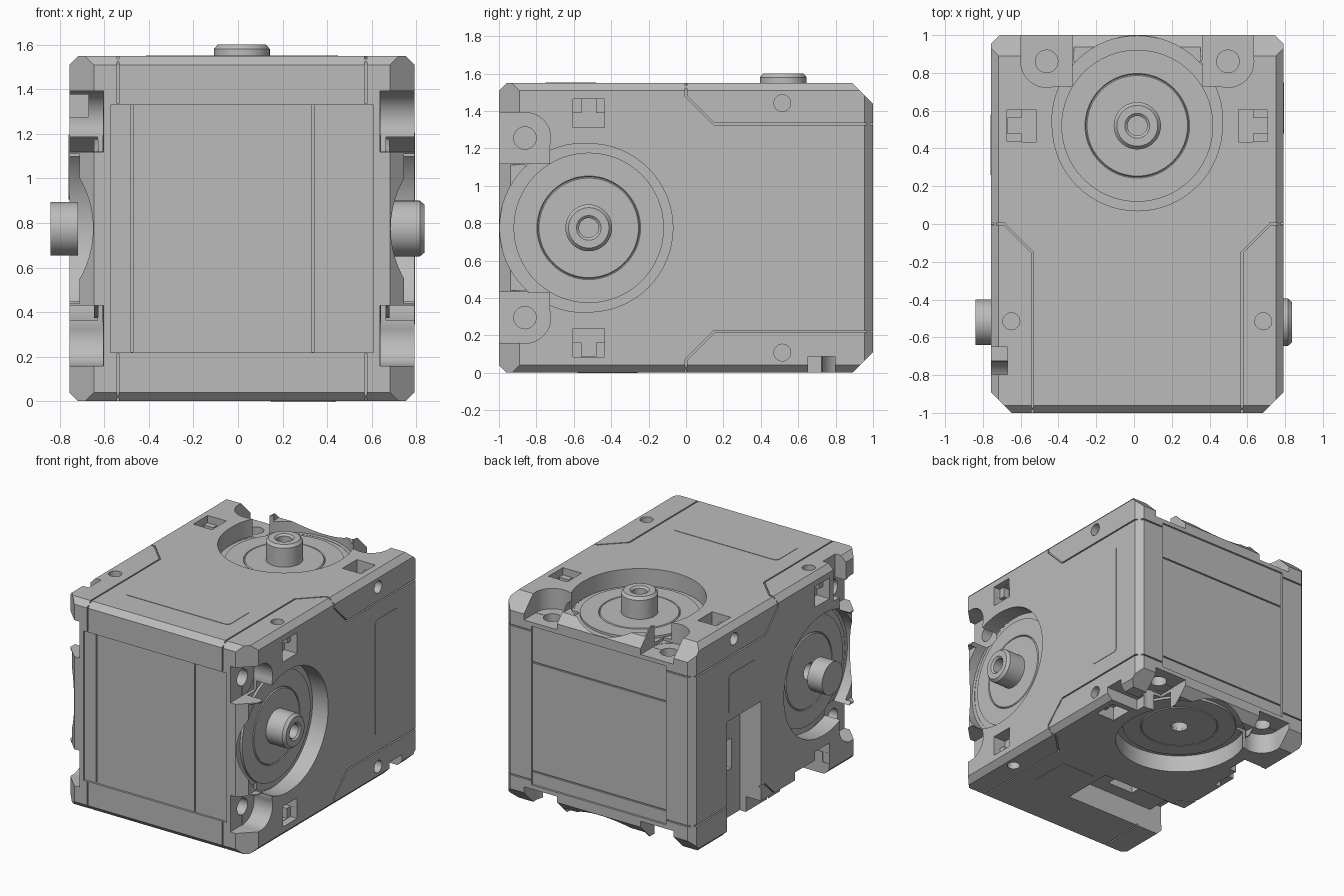
import bpy, bmesh, math
from mathutils import Matrix, Vector

cube = bpy.data.objects.get("Cube")
if cube:
    bpy.data.objects.remove(cube, do_unlink=True)

H = 0.774                           # half width of the square casing
MID = Vector((0.0175, 0, 0.775))    # centre of the casing

grey = bpy.data.materials.new("casing_grey")
grey.use_nodes = True
grey.diffuse_color = (0.5, 0.5, 0.5, 1)
grey.node_tree.nodes["Principled BSDF"].inputs["Base Color"].default_value = (0.5, 0.5, 0.5, 1)


def frame(side, sign):
    """Maps (across, towards the output end, outward) to the world for one long face."""
    if side:
        cols = Vector((0, 0, 1)), Vector((0, -1, 0)), Vector((sign, 0, 0))
    else:
        cols = Vector((1, 0, 0)), Vector((0, 1, 0)), Vector((0, 0, sign))
    return Matrix.Translation(MID) @ Matrix(cols).transposed().to_4x4()


FACES = [(side, sign, frame(side, sign)) for side in (True, False) for sign in (1, -1)]


def make(name, bm, smooth=True):
    bmesh.ops.recalc_face_normals(bm, faces=bm.faces[:])
    mesh = bpy.data.meshes.new(name)
    bm.to_mesh(mesh)
    bm.free()
    ob = bpy.data.objects.new(name, mesh)
    bpy.context.collection.objects.link(ob)
    mesh.materials.append(grey)
    if smooth:
        shade(ob)
    return ob


def shade(ob):
    bpy.ops.object.select_all(action='DESELECT')
    ob.select_set(True)
    bpy.context.view_layer.objects.active = ob
    bpy.ops.object.shade_smooth_by_angle(angle=math.radians(25))


def box(bm, F, c0, c1, a0, a1, w0, w1, turn=None):
    mid = Vector((c0 + c1, a0 + a1, w0 + w1)) / 2
    M = F @ Matrix.Translation(mid)
    if turn:
        M = M @ Matrix.Rotation(turn, 4, 'Z')
    M = M @ Matrix.Diagonal((abs(c1 - c0), abs(a1 - a0), abs(w1 - w0), 1))
    return bmesh.ops.create_cube(bm, size=1, matrix=M)


def cyl(bm, F, c, a, r, w0, w1, seg=32):
    M = F @ Matrix.Translation((c, a, (w0 + w1) / 2))
    bmesh.ops.create_cone(bm, cap_ends=True, segments=seg, radius1=r, radius2=r,
                          depth=w1 - w0, matrix=M)


def seam(bm, F, p, q):
    p, q = Vector(p), Vector(q)
    m, d = (p + q) / 2, q - p
    half = d.length / 2 + 0.004
    box(bm, F, m.x - half, m.x + half, m.y - 0.005, m.y + 0.005, H - 0.014, H + 0.03,
        math.atan2(d.y, d.x))


def lathe(name, F, profile, seg=48):
    """Closed (radius, outward) profile turned about the output axis."""
    bm = bmesh.new()
    rings = []
    for i in range(seg):
        t = 2 * math.pi * i / seg
        rings.append([bm.verts.new(F @ Vector((r * math.cos(t), 0.52 + r * math.sin(t), w)))
                      for r, w in profile])
    n = len(profile)
    for i in range(seg):
        A, B = rings[i], rings[(i + 1) % seg]
        for j in range(n):
            k = (j + 1) % n
            bm.faces.new((A[j], A[k], B[k], B[j]))
    return make(name, bm)


def plate(name, F, c0, c1, a0, a1):
    bm = bmesh.new()
    box(bm, F, c0, c1, a0, a1, H - 0.002, H + 0.003)
    axis = (F.to_3x3() @ Vector((0, 0, 1)))
    edges = [e for e in bm.edges
             if abs((e.verts[0].co - e.verts[1].co).normalized().dot(axis)) > 0.9]
    bmesh.ops.bevel(bm, geom=edges, offset=0.03, segments=4, affect='EDGES', profile=0.5)
    return make(name, bm)


def cut(ob, bm, name):
    tool = make(name, bm, smooth=False)
    tool.hide_render = True
    mod = ob.modifiers.new(name, 'BOOLEAN')
    mod.operation, mod.solver, mod.use_self = 'DIFFERENCE', 'EXACT', True
    mod.object = tool
    bpy.ops.object.select_all(action='DESELECT')
    ob.select_set(True)
    bpy.context.view_layer.objects.active = ob
    bpy.ops.object.modifier_apply(modifier=mod.name)
    bpy.data.objects.remove(tool, do_unlink=True)


# Casing block with chamfered edges
bm = bmesh.new()
bmesh.ops.create_cube(bm, size=1, matrix=Matrix.Diagonal((2 * H, 2, 2 * H, 1)))
chamfers = []
for s in (1, -1):
    chamfers += [((s, -1, 0), 0.11), ((s, 1, 0), 0.045), ((0, -1, s), 0.04), ((0, 1, s), 0.11),
                 ((s, 0, 1), 0.04), ((s, 0, -1), 0.04)]
for n, size in chamfers:
    n = Vector(n)
    corner = Vector((n.x * H, n.y, n.z * H))
    bmesh.ops.bisect_plane(bm, geom=bm.verts[:] + bm.edges[:] + bm.faces[:], dist=1e-6,
                           plane_co=corner - n * size / 2, plane_no=n.normalized(),
                           clear_outer=True)
    bmesh.ops.holes_fill(bm, edges=[e for e in bm.edges if e.is_boundary])
bmesh.ops.translate(bm, verts=bm.verts[:], vec=MID)
casing = make("casing", bm, smooth=False)

# Recessed end panels and the lowered rims beside the output pockets
bm = bmesh.new()
for side, sign, F in FACES:
    if sign > 0:
        box(bm, F, -0.555, 0.555, 0.985, 1.1, -0.59, 0.59)
    box(bm, F, -0.335, 0.335, 0.86, 1.1, 0.727, 0.9)
cut(casing, bm, "panel_cutter")

# Round output pockets, screw lugs, nut pockets and cable channels
for side, sign, F in FACES:
    bm = bmesh.new()
    cyl(bm, F, 0, 0.52, 0.45, 0.645, 0.95, 64)
    cyl(bm, F, 0, 0.545, 0.452, 0.647, 0.94, 64)
    for m in (1, -1):
        cyl(bm, F, m * 0.48, 0.86, 0.137, 0.622, 0.93)
        box(bm, F, m * 0.344, m * 0.616, 0.861, 1.12, 0.62, 0.92)
        box(bm, F, m * 0.345, m * 0.478, 0.731, 0.87, 0.624, 0.91)
        cyl(bm, F, m * 0.48, 0.861, 0.06, 0.5, 0.7, 24)
        box(bm, F, m * 0.537, m * 0.613, 0.435, 0.605, 0.67, 0.88)
        box(bm, F, m * 0.61, m * 0.69, 0.436, 0.604, 0.72, 0.87)
        box(bm, F, m * 0.6, m * 0.688, 0.48, 0.56, 0.671, 0.86)
        cyl(bm, F, m * 0.667, -0.515, 0.045, 0.72, 0.85, 24)
    if sign < 0:
        cyl(bm, F, 0, 0.521, 0.06, 0.35, 0.8, 24)
        end = 1 if side else -1
        lo, hi = sorted((end * 0, 0.9)) if side else (0.45, 0.9)
        lo = 0.5
        box(bm, F, lo, hi, 0.652, 0.797, 0.687, 0.91)
    cut(casing, bm, "pocket_cutter")

# Connector slots on the two plain faces and the open corner between them
bm = bmesh.new()
for side, sign, F in FACES:
    if sign < 0:
        box(bm, F, -0.9, 0.08, -0.6, -0.2, 0.6, 0.9)
        box(bm, F, -0.42, -0.2, -0.5, -0.3, 0.45, 0.89)
box(bm, FACES[1][2], -0.91, -0.66, -0.38, 0.38, 0.65, 0.92)
cut(casing, bm, "slot_cutter")

# Fine seams of the cover shells and panel lines
bm = bmesh.new()
for side, sign, F in FACES:
    for m in (1, -1):
        path = [(m * 0.555, -1.02), (m * 0.555, -0.15), (m * 0.705, 0), (m * 0.8, 0)]
        for p, q in zip(path, path[1:]):
            seam(bm, F, p, q)
        box(bm, F, m * 0.55, m * 0.56, -1.05, -0.986, 0.56, 0.85)
    if sign > 0:
        for w in (-0.4925, 0.3175):
            box(bm, F, -0.553, 0.553, 0.975, 1.06, w - 0.005, w + 0.005)
cut(casing, bm, "seam_cutter")
shade(casing)

# Output discs, shafts and label plates on each long face
for side, sign, F in FACES:
    place = ("left" if sign > 0 else "right") if side else ("top" if sign > 0 else "bottom")
    lathe(place + "_output_disc", F, [(0.06, 0.6), (0.402, 0.6), (0.402, 0.662), (0.277, 0.662),
                                      (0.272, 0.656), (0.266, 0.664), (0.06, 0.664)], 64)
    if sign > 0:
        top = 0.818 if side else 0.825
        lathe(place + "_shaft", F, [(0.052, 0.62), (0.125, 0.62), (0.125, top - 0.02),
                                    (0.108, top), (0.066, top), (0.052, top - 0.012)])
        plate(place + "_label", F, -0.43, 0.43, -0.75, -0.48)
    else:
        plate(place + "_label", F, 0.13, 0.42, -0.58, -0.26)
        if side:
            bm = bmesh.new()
            cyl(bm, F, 0, 0.52, 0.12, 0.735, 0.8575, 48)
            make("right_shaft", bm)
